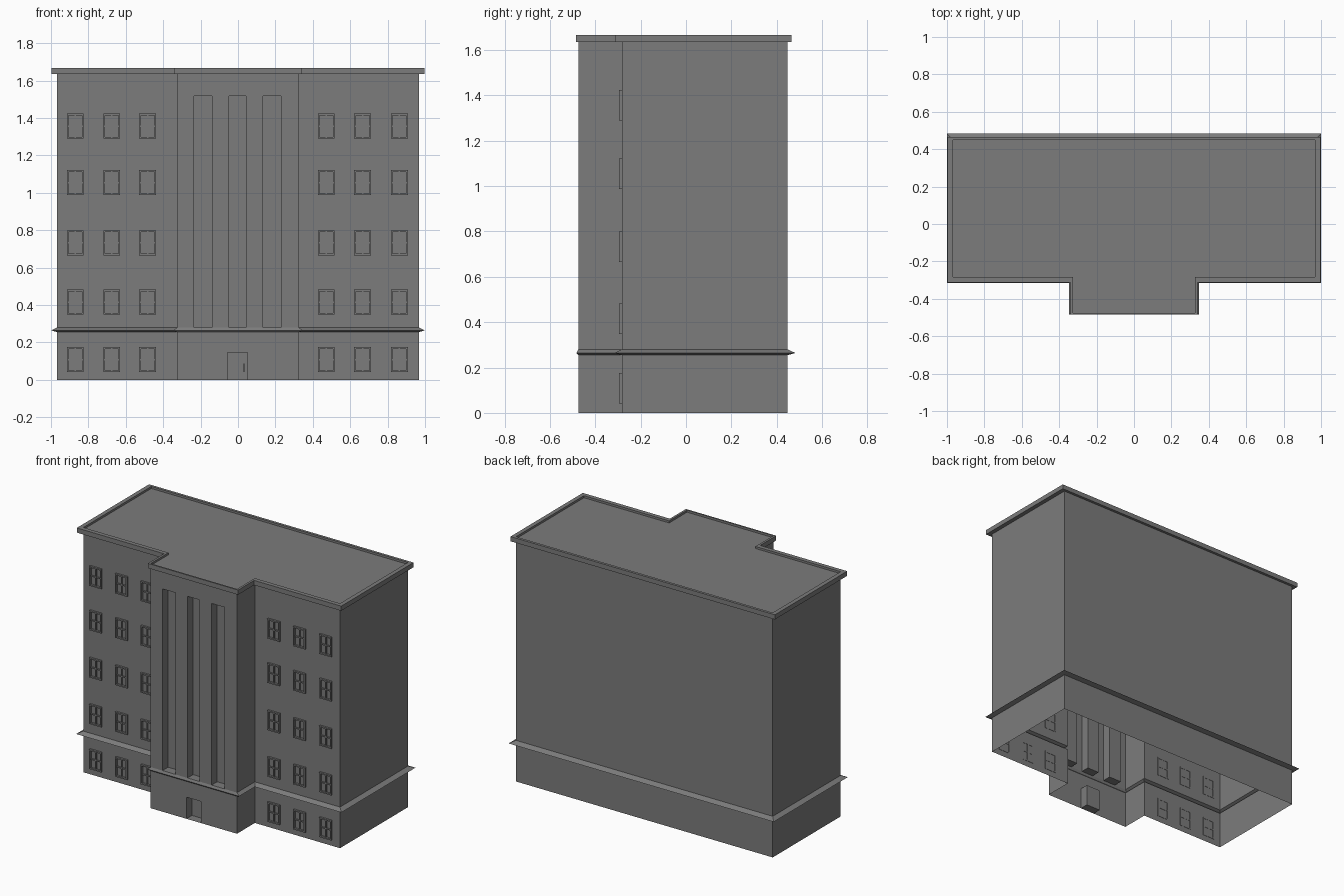
import bpy, bmesh
from mathutils import Matrix

if "Cube" in bpy.data.objects:
    bpy.data.objects.remove(bpy.data.objects["Cube"])

FRONT, WING, BACK = -0.475, -0.283, 0.448   # wall planes in y
SIDE, BAY = 0.967, 0.325                    # half widths in x

dark = bpy.data.materials.new("dark_grey")
dark.diffuse_color = (0.2, 0.2, 0.2, 1)
dark.use_nodes = True
dark.node_tree.nodes["Principled BSDF"].inputs["Base Color"].default_value = dark.diffuse_color


def finish(bm, name):
    bmesh.ops.remove_doubles(bm, verts=bm.verts, dist=0.0002)
    bmesh.ops.recalc_face_normals(bm, faces=bm.faces)
    me = bpy.data.meshes.new(name)
    bm.to_mesh(me)
    bm.free()
    me.materials.append(dark)
    bpy.context.collection.objects.link(bpy.data.objects.new(name, me))


def outline(z, out=0.0, bay=0.0, front=0.0, back=0.0):
    # T-shaped plan; index 0-1 is the front of the entrance bay
    x, s, w = BAY + bay, SIDE + out, WING - out
    pts = [(-x, FRONT - front), (x, FRONT - front), (x, w), (s, w),
           (s, BACK + back), (-s, BACK + back), (-s, w), (-x, w)]
    return [(px, py, z) for px, py in pts]


def face(bm, pts):
    return bm.faces.new([bm.verts.new(p) for p in pts])


def panel(bm, xs, zs, hole_cols, hole_row, depth):
    # front wall grid; hole cells become recessed niches
    f, b = FRONT, FRONT + depth
    for i in range(len(xs) - 1):
        for j in range(len(zs) - 1):
            x0, x1, z0, z1 = xs[i], xs[i + 1], zs[j], zs[j + 1]
            c = [(x0, z0), (x1, z0), (x1, z1), (x0, z1)]
            if i in hole_cols and j == hole_row:
                face(bm, [(x, b, z) for x, z in c])
                for k in range(4):
                    (xa, za), (xb, zb) = c[k], c[(k + 1) % 4]
                    face(bm, [(xa, f, za), (xb, f, zb), (xb, b, zb), (xa, b, za)])
            else:
                face(bm, [(x, f, z) for x, z in c])


def box(bm, x0, x1, y0, y1, z0, z1):
    m = Matrix.Translation(((x0 + x1) / 2, (y0 + y1) / 2, (z0 + z1) / 2))
    bmesh.ops.create_cube(bm, size=1, matrix=m @ Matrix.Diagonal((x1 - x0, y1 - y0, z1 - z0, 1)))


# Shell: walls, pointed ledge, cornice and sunken roof, open underneath
bm = bmesh.new()
cornice = (0.029, 0.015, 0.01, 0.018)
rings = [outline(0), outline(0.255), outline(0.264, 0.032, 0.022, 0.008, 0.035), outline(0.28),
         outline(1.635), outline(1.635, *cornice), outline(1.667, *cornice),
         outline(1.667), outline(1.653)]
for r in range(len(rings) - 1):
    lo, hi = rings[r], rings[r + 1]
    for k in range(8):
        if k == 0 and r in (0, 3):
            continue                        # pierced front built below
        n = (k + 1) % 8
        face(bm, [lo[k], lo[n], hi[n], hi[k]])
face(bm, rings[-1])
# Entrance front: door niche below, three tall niches above
panel(bm, [-BAY, -0.056, 0.052, BAY], [0, 0.147, 0.255], {1}, 0, 0.06)
panel(bm, [-BAY, -0.236, -0.14, -0.048, 0.044, 0.134, 0.23, BAY],
      [0.28, 1.517, 1.635], {1, 3, 5}, 0, 0.06)
finish(bm, "building_shell")

# Window frames with cross bars
bm = bmesh.new()
W, H, T = 0.045, 0.067, 0.009
for cx in (-0.87, -0.675, -0.483, 0.472, 0.666, 0.863):
    for cz in (0.108, 0.415, 0.732, 1.054, 1.356):
        for s in (-1, 1):
            a, b = sorted((s * W, s * (W - T)))
            box(bm, cx + a, cx + b, WING - 0.013, WING + 0.002, cz - H, cz + H)
            a, b = sorted((s * H, s * (H - T)))
            box(bm, cx - W + T, cx + W - T, WING - 0.013, WING + 0.002, cz + a, cz + b)
        box(bm, cx - 0.004, cx + 0.004, WING - 0.008, WING + 0.002, cz - H + T, cz + H - T)
        box(bm, cx - W + T, cx + W - T, WING - 0.007, WING + 0.002, cz - 0.004, cz + 0.004)
finish(bm, "window_frames")

# Door handle
bm = bmesh.new()
box(bm, 0.029, 0.034, FRONT + 0.045, FRONT + 0.061, 0.042, 0.087)
finish(bm, "door_handle")
